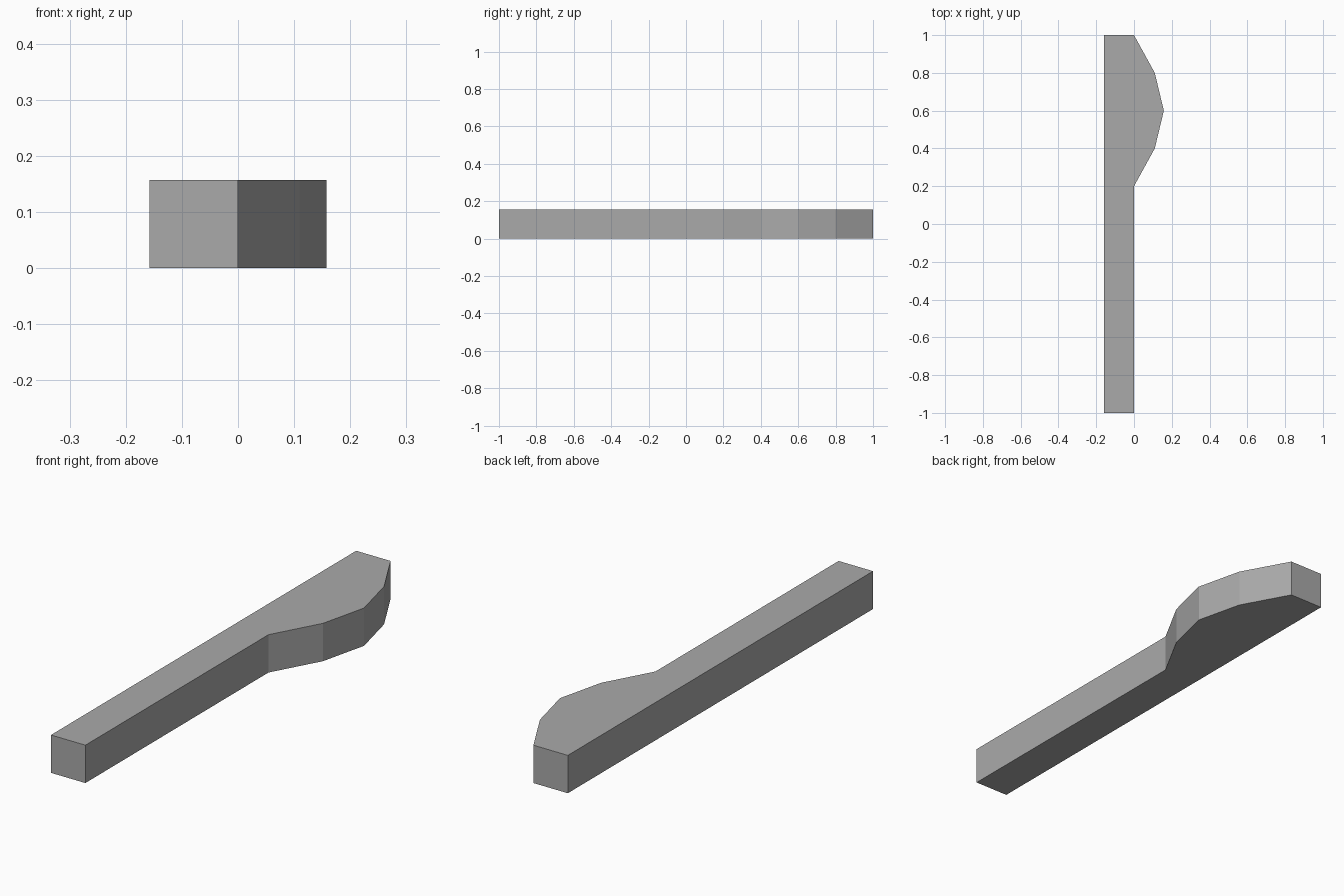
import bpy
import bmesh

cube = bpy.data.objects.get("Cube")
if cube:
    bpy.data.objects.remove(cube, do_unlink=True)

HALF_WIDTH = 0.158
THICKNESS = 0.157

# Plain grey material
grey = bpy.data.materials.new("plain grey")
grey.use_nodes = True
colour = (0.4, 0.4, 0.4, 1)
grey.diffuse_color = colour
grey.node_tree.nodes["Principled BSDF"].inputs["Base Color"].default_value = colour

# Outline of the straight bar with a faceted bulge near its back end
bulge = [(0, 0.2), (0.11, 0.4), (HALF_WIDTH, 0.6), (0.11, 0.8), (0, 1)]
outline = [(-HALF_WIDTH, -1), (0, -1)] + bulge + [(-HALF_WIDTH, 1)]

# Extrude the outline upward into a solid
bm = bmesh.new()
base = bm.faces.new([bm.verts.new((x, y, 0)) for x, y in outline])
top = bmesh.ops.extrude_face_region(bm, geom=[base], use_keep_orig=True)
top_verts = [g for g in top["geom"] if isinstance(g, bmesh.types.BMVert)]
bmesh.ops.translate(bm, verts=top_verts, vec=(0, 0, THICKNESS))
bmesh.ops.recalc_face_normals(bm, faces=bm.faces)

mesh = bpy.data.meshes.new("bar_with_bulge")
bm.to_mesh(mesh)
bm.free()
mesh.materials.append(grey)
bar = bpy.data.objects.new("bar_with_bulge", mesh)
bpy.context.collection.objects.link(bar)
